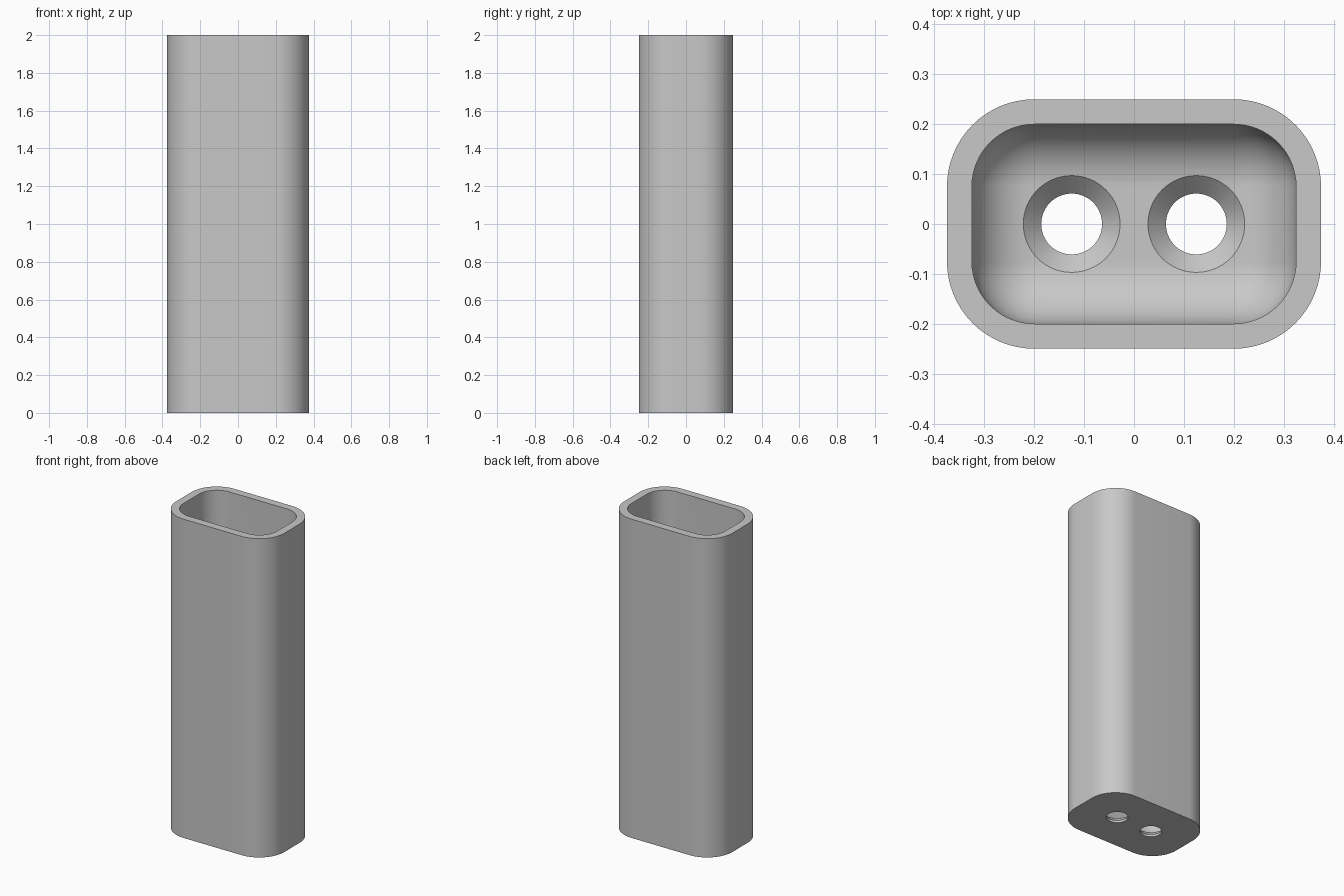
import bpy
import bmesh
from math import cos, sin, pi

if "Cube" in bpy.data.objects:
    bpy.data.objects.remove(bpy.data.objects["Cube"], do_unlink=True)

HEIGHT, FLOOR, WALL = 2.0, 0.05, 0.05
HALF_X, HALF_Y, CORNER = 0.375, 0.25, 0.175
FILLET = CORNER - WALL
ARC = 16

grey = bpy.data.materials.new("plain grey")
grey.use_nodes = True
grey.diffuse_color = (0.58, 0.58, 0.58, 1)
grey.node_tree.nodes["Principled BSDF"].inputs["Base Color"].default_value = grey.diffuse_color


def loft(name, rings):
    """Skin a stack of closed rings and cap both ends."""
    bm = bmesh.new()
    loops = [[bm.verts.new(p) for p in ring] for ring in rings]
    n = len(loops[0])
    for a, b in zip(loops, loops[1:]):
        for i in range(n):
            j = (i + 1) % n
            bm.faces.new((a[i], a[j], b[j], b[i]))
    bm.faces.new(loops[0][::-1])
    bm.faces.new(loops[-1])
    bmesh.ops.remove_doubles(bm, verts=bm.verts, dist=1e-5)
    bmesh.ops.recalc_face_normals(bm, faces=bm.faces)
    mesh = bpy.data.meshes.new(name)
    bm.to_mesh(mesh)
    bm.free()
    mesh.materials.append(grey)
    obj = bpy.data.objects.new(name, mesh)
    bpy.context.collection.objects.link(obj)
    return obj


def rounded_ring(inset, z):
    """Rounded rectangle, offset inwards from the outer wall."""
    r = CORNER - inset
    cx, cy = HALF_X - CORNER, HALF_Y - CORNER
    ring = []
    for k, (sx, sy) in enumerate([(1, 1), (-1, 1), (-1, -1), (1, -1)]):
        for i in range(ARC + 1):
            a = (k + i / ARC) * pi / 2
            ring.append((sx * cx + r * cos(a), sy * cy + r * sin(a), z))
    return ring


def circle_ring(x, r, z, n=64):
    return [(x + r * cos(2 * pi * i / n), r * sin(2 * pi * i / n), z) for i in range(n)]


# Sleeve: outer wall, flat rim, inner wall, filleted floor
rings = [rounded_ring(0, 0), rounded_ring(0, HEIGHT), rounded_ring(WALL, HEIGHT)]
for i in range(ARC + 1):
    a = i / ARC * pi / 2
    rings.append(rounded_ring(WALL + FILLET * (1 - cos(a)), FLOOR + FILLET * (1 - sin(a))))
sleeve = loft("sleeve", rings)

# Two countersunk screw holes through the floor
HOLE, SINK = 0.061, 0.097
for x in (-0.125, 0.125):
    cutter = loft("hole_cutter", [
        circle_ring(x, HOLE, -0.05),
        circle_ring(x, HOLE, FLOOR - (SINK - HOLE)),
        circle_ring(x, SINK, FLOOR),
        circle_ring(x, SINK, FLOOR + 0.05)])
    cutter.hide_render = True
    cut = sleeve.modifiers.new("screw hole", "BOOLEAN")
    cut.operation = "DIFFERENCE"
    cut.solver = "EXACT"
    cut.object = cutter
    bpy.context.view_layer.objects.active = sleeve
    bpy.ops.object.modifier_apply(modifier=cut.name)
    bpy.data.objects.remove(cutter, do_unlink=True)

# Smooth shading with crisp rims
bpy.ops.object.select_all(action="DESELECT")
sleeve.select_set(True)
bpy.context.view_layer.objects.active = sleeve
bpy.ops.object.shade_smooth_by_angle(angle=pi / 6)
